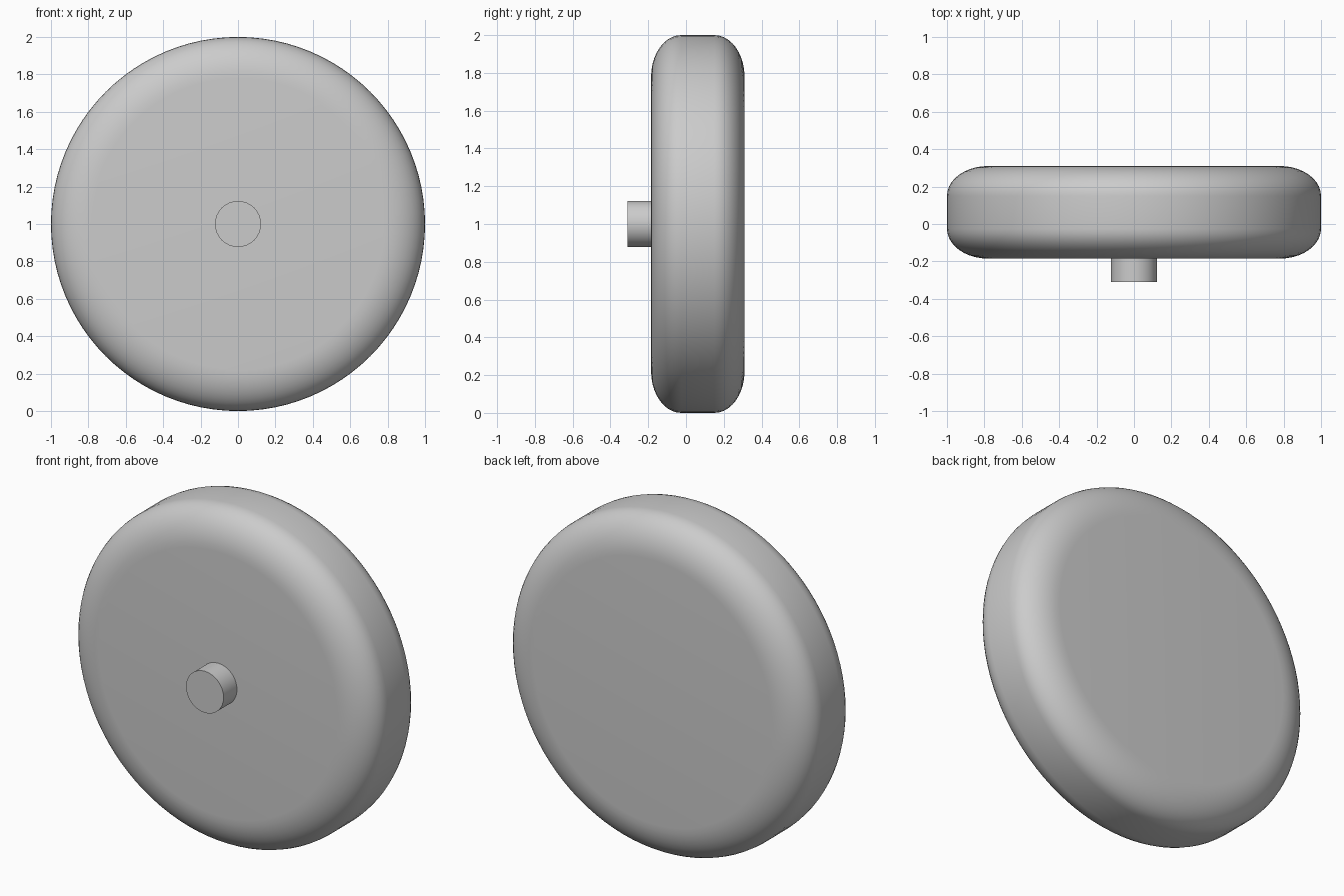
import bpy, bmesh
from math import pi, sin, cos, radians
from mathutils import Vector

if "Cube" in bpy.data.objects:
    bpy.data.objects.remove(bpy.data.objects["Cube"], do_unlink=True)

grey = bpy.data.materials.new("plain grey")
grey.use_nodes = True
colour = (0.6, 0.6, 0.6, 1)
grey.diffuse_color = colour
grey.node_tree.nodes["Principled BSDF"].inputs["Base Color"].default_value = colour


def lathe(name, profile, steps):
    """Turn a (radius, y) profile around the horizontal axle line."""
    bm = bmesh.new()
    verts = [bm.verts.new((r, y, 1)) for r, y in profile]
    edges = [bm.edges.new(pair) for pair in zip(verts, verts[1:])]
    bmesh.ops.spin(bm, geom=verts + edges, cent=Vector((0, 0, 1)),
                   axis=Vector((0, 1, 0)), angle=2 * pi, steps=steps)
    bmesh.ops.remove_doubles(bm, verts=bm.verts, dist=0.0005)
    bmesh.ops.recalc_face_normals(bm, faces=bm.faces)
    mesh = bpy.data.meshes.new(name)
    bm.to_mesh(mesh)
    bm.free()
    mesh.materials.append(grey)
    obj = bpy.data.objects.new(name, mesh)
    bpy.context.collection.objects.link(obj)
    bpy.ops.object.select_all(action="DESELECT")
    obj.select_set(True)
    bpy.context.view_layer.objects.active = obj
    bpy.ops.object.shade_smooth_by_angle(angle=radians(35))
    return obj


# Wheel: flat sides and tread joined by elliptical shoulders
front, back, radius = -0.185, 0.31, 1.0
depth, rise, arc = 0.16, 0.22, 10
angles = [pi / 2 * i / arc for i in range(arc + 1)]
front_shoulder = [(radius - rise + rise * sin(a), front + depth - depth * cos(a))
                  for a in angles]
back_shoulder = [(r, front + back - y) for r, y in reversed(front_shoulder)]
lathe("wheel", [(0, front)] + front_shoulder + back_shoulder + [(0, back)], 96)

# Axle stub standing out of the front face
lathe("axle", [(0, -0.31), (0.123, -0.31), (0.123, -0.15), (0, -0.15)], 32)
